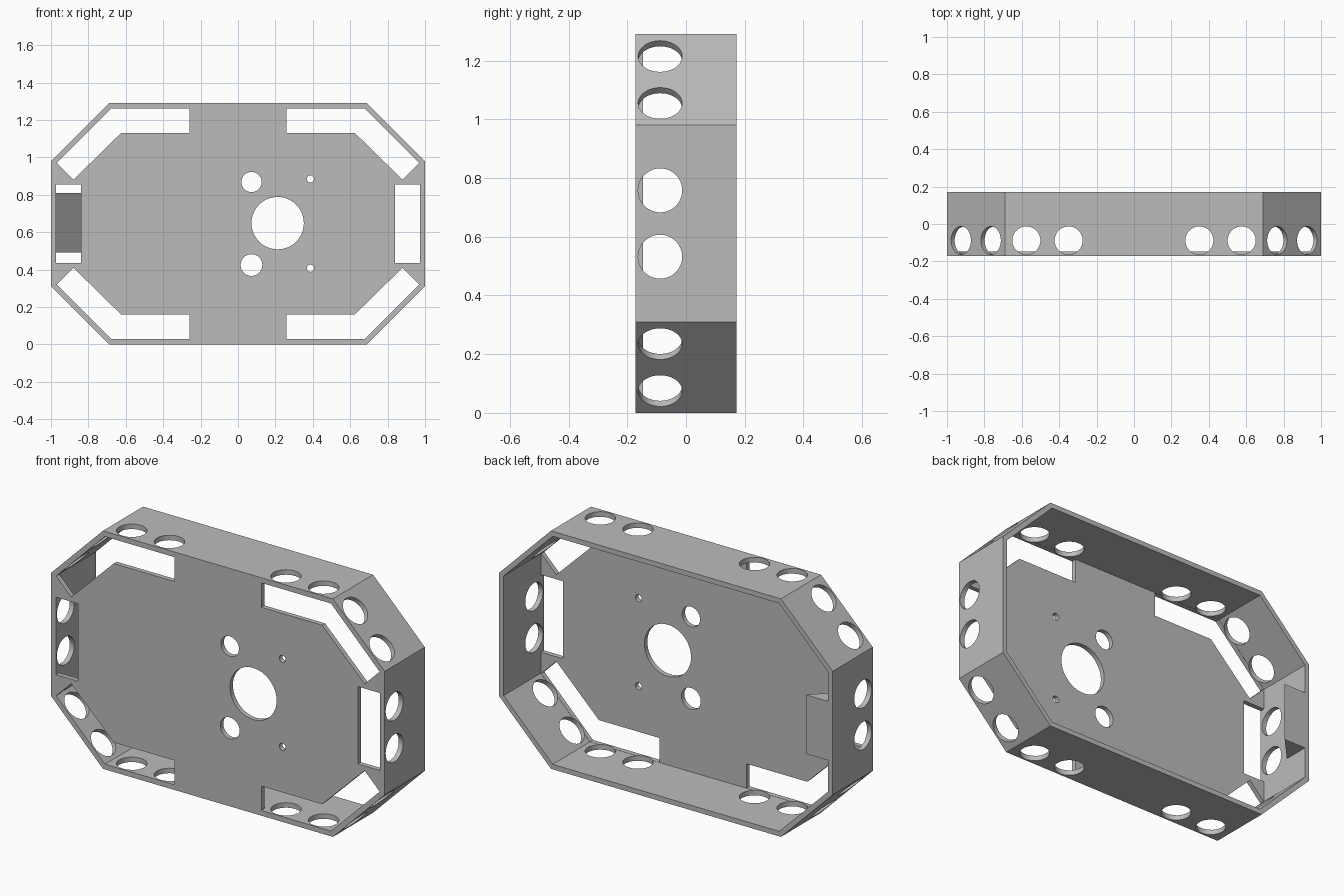
import bpy, bmesh, math
from mathutils import Matrix, Vector

cube = bpy.data.objects.get("Cube")
if cube:
    bpy.data.objects.remove(cube)

HX, HZ, DEPTH = 1.0, 0.645, 0.172   # half width, half height, half depth
CHAMFER, WALL, FLOOR = 0.31, 0.027, 0.026
HOLE_R, HOLE_Y, HOLE_GAP = 0.075, -0.088, 0.113

grey = bpy.data.materials.new("plain_grey")
grey.use_nodes = True
grey.diffuse_color = (0.5, 0.5, 0.5, 1)
grey.node_tree.nodes["Principled BSDF"].inputs["Base Color"].default_value = (0.5, 0.5, 0.5, 1)


def make(name, bm):
    bmesh.ops.recalc_face_normals(bm, faces=bm.faces)
    mesh = bpy.data.meshes.new(name)
    bm.to_mesh(mesh)
    bm.free()
    mesh.materials.append(grey)
    obj = bpy.data.objects.new(name, mesh)
    bpy.context.collection.objects.link(obj)
    return obj


def prism(name, points, y0, y1):
    """Extrude an (x, z) outline along y; z is measured from mid height."""
    bm = bmesh.new()
    face = bm.faces.new([bm.verts.new((x, y0, z + HZ)) for x, z in points])
    top = bmesh.ops.extrude_face_region(bm, geom=[face])["geom"]
    verts = [v for v in top if isinstance(v, bmesh.types.BMVert)]
    bmesh.ops.translate(bm, verts=verts, vec=(0, y1 - y0, 0))
    return make(name, bm)


def cylinder(name, centre, axis, radius, length):
    bm = bmesh.new()
    turn = Vector(axis).to_track_quat('Z', 'Y').to_matrix().to_4x4()
    bmesh.ops.create_cone(bm, cap_ends=True, segments=48, radius1=radius, radius2=radius,
                          depth=length, matrix=Matrix.Translation(centre) @ turn)
    return make(name, bm)


def octagon(inset):
    a, b = HX - inset, HZ - inset
    c = CHAMFER - inset * (2 - math.sqrt(2))
    return [(a, c - b), (a, b - c), (a - c, b), (c - a, b),
            (-a, b - c), (-a, c - b), (c - a, -b), (a - c, -b)]


def cut(target, cutter):
    cutter.hide_render = True
    mod = target.modifiers.new("cut", 'BOOLEAN')
    mod.operation, mod.solver, mod.object = 'DIFFERENCE', 'EXACT', cutter
    bpy.context.view_layer.objects.active = target
    bpy.ops.object.modifier_apply(modifier=mod.name)
    bpy.data.objects.remove(cutter)


# Open-backed octagonal tray
tray = prism("housing_tray", octagon(0), -DEPTH, DEPTH)
cut(tray, prism("cavity_cutter", octagon(WALL), FLOOR - DEPTH, DEPTH + 0.1))

# Slots through the front plate
front, back = -DEPTH - 0.05, FLOOR - DEPTH + 0.02
corner_slot = [(0.26, 0.617), (0.678, 0.617), (0.97, 0.325), (0.88, 0.235), (0.625, 0.485), (0.26, 0.485)]
side_slot = [(0.84, -0.21), (0.972, -0.21), (0.972, 0.21), (0.84, 0.21)]
for sx in (-1, 1):
    cut(tray, prism("side_slot_cutter", [(sx * x, z) for x, z in side_slot], front, back))
    for sz in (-1, 1):
        cut(tray, prism("corner_slot_cutter", [(sx * x, sz * z) for x, z in corner_slot], front, back))

# Round openings in the front plate
for x, z, r in [(0.212, 0.648, 0.14), (0.072, 0.868, 0.054), (0.072, 0.424, 0.058),
                (0.387, 0.884, 0.019), (0.387, 0.407, 0.019)]:
    cut(tray, cylinder("plate_hole_cutter", (x, -DEPTH, z), (0, 1, 0), r, 0.1))

# Pairs of round holes around the walls
diag = math.sqrt(0.5)
walls = []   # wall centre (x, z) and outward direction (x, z)
for sx in (-1, 1):
    walls.append((sx * HX, 0, sx, 0))
    for sz in (-1, 1):
        walls.append((sx * 0.4625, sz * HZ, 0, sz))
        walls.append((sx * (HX - CHAMFER / 2), sz * (HZ - CHAMFER / 2), sx * diag, sz * diag))
for x, z, nx, nz in walls:
    for s in (-HOLE_GAP, HOLE_GAP):
        centre = (x - nz * s, HOLE_Y, z + nx * s + HZ)
        cut(tray, cylinder("wall_hole_cutter", centre, (nx, 0, nz), HOLE_R, 0.1))

# Wedge-shaped tab inside the right wall, flush with the back rim
bm = bmesh.new()
outline = [(-0.84, DEPTH), (WALL - HX - 0.001, DEPTH), (WALL - HX - 0.001, 0.03)]
low, high = ([bm.verts.new((x, y, z)) for x, y in outline] for z in (0.49, 0.81))
bm.faces.new(low)
bm.faces.new(high)
for i in range(3):
    j = (i + 1) % 3
    bm.faces.new((low[i], low[j], high[j], high[i]))
make("wedge_tab", bm)

# Smooth hole walls, sharp edges elsewhere
bpy.ops.object.select_all(action='DESELECT')
tray.select_set(True)
bpy.context.view_layer.objects.active = tray
bpy.ops.object.shade_smooth_by_angle(angle=math.radians(30))
